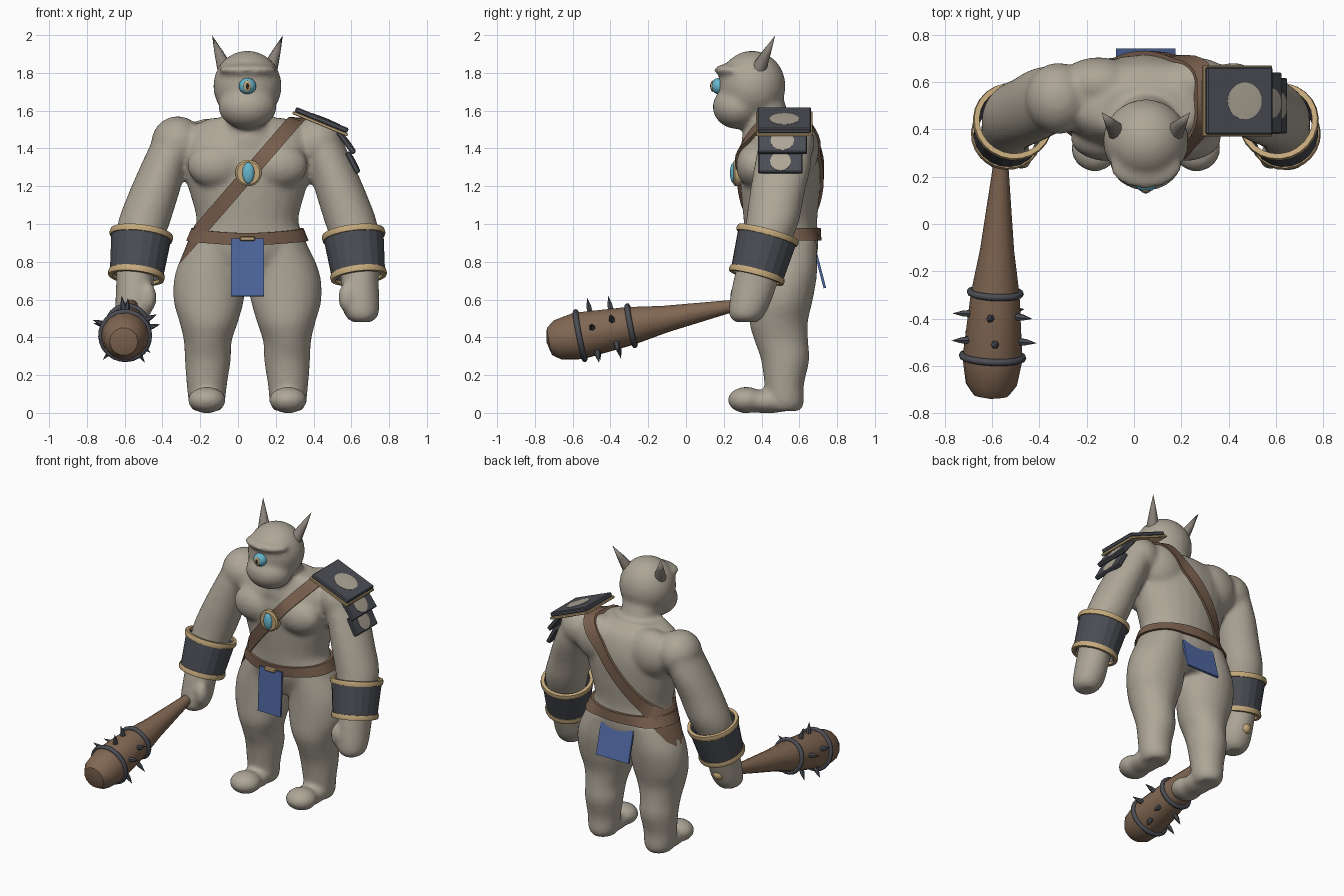
import bpy, bmesh, math
from mathutils import Vector, Matrix
from mathutils.bvhtree import BVHTree

if "Cube" in bpy.data.objects:
    bpy.data.objects.remove(bpy.data.objects["Cube"])

CX = 0.05          # the figure's own symmetry plane
V = Vector


def material(name, rgb):
    m = bpy.data.materials.new(name)
    m.diffuse_color = (*rgb, 1)
    m.use_nodes = True
    m.node_tree.nodes["Principled BSDF"].inputs["Base Color"].default_value = m.diffuse_color
    return m


SKIN = material("skin", (0.42, 0.38, 0.31))
HORN = material("horn", (0.25, 0.22, 0.19))
LEATHER = material("leather", (0.19, 0.115, 0.075))
WOOD = material("wood", (0.22, 0.135, 0.085))
IRON = material("iron", (0.07, 0.075, 0.09))
GOLD = material("gold", (0.56, 0.40, 0.20))
CLOTH = material("cloth", (0.08, 0.14, 0.36))
BLUE = material("eye_blue", (0.13, 0.46, 0.60))
DARK = material("pupil", (0.02, 0.02, 0.025))


def finish(name, bm, mat, angle=35):
    bmesh.ops.remove_doubles(bm, verts=bm.verts, dist=1e-5)
    bmesh.ops.recalc_face_normals(bm, faces=bm.faces)
    me = bpy.data.meshes.new(name)
    bm.to_mesh(me)
    bm.free()
    me.shade_smooth()
    me.set_sharp_from_angle(angle=math.radians(angle))
    me.materials.append(mat)
    ob = bpy.data.objects.new(name, me)
    bpy.context.collection.objects.link(ob)
    return ob


def add_ball(bm, c, r):
    mtx = Matrix.Translation(c) @ Matrix.Diagonal((*r, 1))
    bmesh.ops.create_uvsphere(bm, u_segments=24, v_segments=14, radius=1, matrix=mtx)


def ball(name, c, r, mat):
    bm = bmesh.new()
    add_ball(bm, c, r)
    return finish(name, bm, mat)


def add_loft(bm, rows, sign=1, n=24, sub=4):
    """Elliptical level rings (dx, y, z, rx, ry), smoothly interpolated and capped."""
    P = [rows[0]] + rows + [rows[-1]]
    keys = []
    for i in range(1, len(P) - 2):
        for k in range(sub):
            t = k / sub
            keys.append([0.5 * (2*b + (c - a)*t + (2*a - 5*b + 4*c - d)*t*t + (3*b - a - 3*c + d)*t**3)
                         for a, b, c, d in zip(*P[i - 1:i + 3])])
    keys.append(rows[-1])
    rings = []
    for dx, y, z, rx, ry in keys:
        rings.append([bm.verts.new((CX + sign*dx + rx*math.cos(a), y + ry*math.sin(a), z))
                      for a in (2*math.pi*k/n for k in range(n))])
    for a, b in zip(rings, rings[1:]):
        for k in range(n):
            bm.faces.new((a[k], a[(k+1) % n], b[(k+1) % n], b[k]))
    bm.faces.new(rings[0])
    bm.faces.new(rings[-1])


def lathe(name, origin, axis, profile, mat, n=16, closed=False, angle=35):
    """Spin an (height, radius) profile around an axis."""
    bm = bmesh.new()
    q = V((0, 0, 1)).rotation_difference(V(axis))
    rings = [[bm.verts.new(V(origin) + q @ V((r*math.cos(a), r*math.sin(a), h)))
              for a in (2*math.pi*k/n for k in range(n))] for h, r in profile]
    pairs = list(zip(rings, rings[1:])) + ([(rings[-1], rings[0])] if closed else [])
    for a, b in pairs:
        for k in range(n):
            bm.faces.new((a[k], a[(k+1) % n], b[(k+1) % n], b[k]))
    if not closed:
        for ring, (h, r) in ((rings[0], profile[0]), (rings[-1], profile[-1])):
            if r > 1e-4:
                bm.faces.new(ring)
    bmesh.ops.dissolve_degenerate(bm, edges=bm.edges, dist=1e-5)
    return finish(name, bm, mat, angle)


def plate(name, c, size, mat, ry=0.0, rx=0.0, bevel=0.006):
    bm = bmesh.new()
    mtx = (Matrix.Translation(c) @ Matrix.Rotation(ry, 4, 'Y') @ Matrix.Rotation(rx, 4, 'X')
           @ Matrix.Diagonal((*size, 1)))
    bmesh.ops.create_cube(bm, size=1, matrix=mtx)
    if bevel:
        bmesh.ops.bevel(bm, geom=bm.edges, offset=bevel, segments=1, affect='EDGES')
    return finish(name, bm, mat, 20)


# ---- body: overlapping volumes fused into one smooth skin
bm = bmesh.new()
add_loft(bm, [(0, .51, .72, .2, .14), (0, .51, .84, .31, .185), (0, .505, .93, .305, .195),
              (0, .5, 1.02, .27, .195), (0, .5, 1.18, .31, .21), (0, .5, 1.32, .35, .215),
              (0, .5, 1.42, .36, .2), (0, .5, 1.5, .32, .165), (0, .47, 1.56, .2, .12)])
add_loft(bm, [(0, .44, 1.42, .17, .15), (0, .43, 1.55, .13, .125), (0, .4, 1.68, .13, .11)])
add_ball(bm, (CX, .35, 1.73), (.182, .178, .188))        # cranium
add_ball(bm, (CX, .275, 1.62), (.155, .135, .118))       # muzzle
add_ball(bm, (CX, .25, 1.815), (.155, .102, .036))       # brow
for s in (-1, 1):
    add_ball(bm, (CX + s*.16, .365, 1.31), (.16, .1, .12))     # chest
    add_ball(bm, (CX + s*.2, .59, 1.4), (.17, .115, .16))      # shoulder blade
    add_ball(bm, (CX + s*.37, .53, 1.428), (.14, .152, .143))  # shoulder
    add_loft(bm, [(.38, .53, 1.45, .12, .14), (.445, .51, 1.3, .125, .15), (.5, .48, 1.15, .135, .145),
                  (.55, .455, 1.0, .138, .14), (.58, .41, .85, .115, .122), (.595, .37, .7, .1, .12),
                  (.6, .335, .57, .1, .108), (.605, .32, .51, .085, .09), (.605, .32, .48, .05, .06)], s)
    add_ball(bm, (CX + s*.525, .28, .61), (.045, .05, .08))    # thumb
    add_loft(bm, [(.15, .52, .92, .15, .17), (.195, .52, .75, .185, .175), (.205, .505, .6, .187, .167),
                  (.205, .49, .48, .155, .155), (.21, .505, .38, .127, .142), (.21, .525, .28, .122, .128),
                  (.215, .52, .15, .107, .105), (.215, .525, .05, .095, .1), (.215, .52, .01, .07, .08)], s)
    add_ball(bm, (CX + s*.215, .32, .068), (.102, .1, .07))    # toes
    add_ball(bm, (CX + s*.215, .43, .06), (.09, .17, .062))    # instep
body = finish("body", bm, SKIN)
rm = body.modifiers.new("fuse", 'REMESH')
rm.mode, rm.voxel_size, rm.use_smooth_shade = 'VOXEL', 0.015, True
sm = body.modifiers.new("soften", 'SMOOTH')
sm.factor, sm.iterations = 0.5, 8
ev = body.evaluated_get(bpy.context.evaluated_depsgraph_get())
me = bpy.data.meshes.new_from_object(ev)
body.modifiers.clear()
body.data = me
me.shade_smooth()
if not me.materials:
    me.materials.append(SKIN)
tree = BVHTree.FromPolygons([v.co for v in me.vertices], [p.vertices[:] for p in me.polygons])


# ---- straps laid on the skin
def strap(name, c, u, w, width, mat, sag=0.0, n=64):
    """Closed band around the torso in the plane (u, w), fitted by casting rays outward."""
    c, u, w = V(c), V(u).normalized(), V(w).normalized()
    nrm = u.cross(w)
    edges = []
    for e in (-.5, .5):
        o = c + nrm*width*e
        dirs = [u*math.cos(a) + w*math.sin(a) for a in (2*math.pi*k/n for k in range(n))]
        dist = [(tree.ray_cast(o, d)[3] or .3) for d in dirs]
        dist = [(dist[k-1] + 2*dist[k] + dist[(k+1) % n])/4 for k in range(n)]
        edges.append([(o + V((0, 0, -sag*max(0, -d.y))), d, r) for d, r in zip(dirs, dist)])
    bm = bmesh.new()
    loops = [[bm.verts.new(o + d*(r + off)) for o, d, r in edges[e]]
             for e, off in ((0, -.01), (0, .018), (1, .018), (1, -.01))]
    for i in range(4):
        a, b = loops[i], loops[(i+1) % 4]
        for k in range(n):
            bm.faces.new((a[k], a[(k+1) % n], b[(k+1) % n], b[k]))
    return finish(name, bm, mat)


strap("belt", (CX, .5, .945), (1, 0, 0), (0, 1, 0), .065, LEATHER, sag=.025)
strap("sash", (.06, .5, 1.27), (.655, 0, .756), (0, -1, 0), .075, LEATHER)
plate("buckle", (CX, .285, .922), (.08, .03, .026), GOLD)
plate("front_cloth", (CX, .285, .77), (.175, .014, .305), CLOTH, rx=-.05, bevel=0)
plate("back_cloth", (CX, .708, .765), (.25, .014, .215), CLOTH, rx=.255, bevel=0)

# ---- medallion
lathe("medallion", (.055, .3, 1.27), (0, -1, 0), [(0, .07), (.04, .07), (.048, .06), (.048, 0)], GOLD, 24)
ball("medallion_gem", (.055, .253, 1.27), (.032, .02, .056), BLUE)

# ---- eye
ball("eye", (CX, .176, 1.73), (.046, .042, .044), BLUE)
ball("iris", (CX, .139, 1.73), (.02, .008, .03), GOLD)
ball("eye_pupil", (CX, .134, 1.73), (.008, .006, .018), DARK)

# ---- horns and arm guards
for s, side in ((-1, "left"), (1, "right")):
    base, tip = V((CX + s*.118, .385, 1.82)), V((CX + s*.187, .472, 1.998))
    ln = (tip - base).length
    lathe("horn_" + side, base, tip - base, [(0, .042), (ln*.5, .023), (ln, 0)], HORN, 10, angle=50)
    top, low = V((CX + s*.562, .432, .94)), V((CX + s*.588, .375, .73))
    ax = low - top
    ln = ax.length
    lathe("bracer_" + side, top, ax, [(0, .16), (ln, .142), (ln, .125), (0, .143)], IRON, 20, True, 10)
    for tag, h, r in (("upper", 0, .17), ("lower", ln, .152)):
        lathe(f"bracer_{tag}_trim_{side}", top, ax,
              [(h-.016, r-.026), (h-.016, r-.004), (h, r), (h+.016, r-.004), (h+.016, r-.026)],
              GOLD, 24, True)

# ---- layered shoulder guard with inlaid discs
for name, x, y, z, ln, wd, deg, r in (("upper", .443, .52, 1.55, .3, .285, 22.3, .078),
                                      ("middle", .572, .51, 1.432, .145, .26, 53, .062),
                                      ("lower", .607, .5, 1.325, .125, .235, 62, .055)):
    t = math.radians(deg)
    nrm = V((math.sin(t), 0, math.cos(t)))
    c = V((x, y, z))
    plate("shoulder_plate_" + name, c, (ln, wd, .028), IRON, ry=t)
    shift = V((math.cos(t), 0, -math.sin(t)))*.02 if name == "upper" else V((0, 0, 0))
    lathe("shoulder_disc_" + name, c + shift + nrm*.01, nrm, [(0, r), (.006, r), (.009, 0)], SKIN, 28)
    if name == "upper":
        plate("shoulder_trim", c - nrm*.021, (ln + .014, wd + .014, .016), GOLD, ry=t, bevel=.003)

# ---- club
start, end = V((-.555, .43, .602)), V((-.605, -.735, .375))
ax = (end - start).normalized()
lathe("club", start, ax, [(0, .03), (.2, .034), (.55, .072), (.74, .103), (1.02, .127), (1.13, .108),
                          (1.175, .075), (1.192, 0)], WOOD, 14)
ball("club_pommel", start, (.037, .037, .037), GOLD)
for tag, h, r in (("rear", .735, .106), ("front", 1.01, .128)):
    lathe(f"club_ring_{tag}", start, ax,
          [(h + .015*math.cos(a), r + .015*math.sin(a)) for a in (math.pi*k/4 for k in range(8))],
          IRON, 24, True, 60)
side = ax.cross(V((0, 0, 1))).normalized()
up = side.cross(ax)
for row, (h, r, a0) in enumerate(((.825, .105, 98), (.935, .115, 86))):
    for k in range(5):
        a = math.radians(a0 + 72*k)
        d = side*-math.cos(a) + up*math.sin(a)
        lathe(f"club_spike_{row}_{k}", start + ax*h + d*r, d,
              [(-.01, .018), (.03, .014), (.075, 0)], IRON, 6, angle=30)
